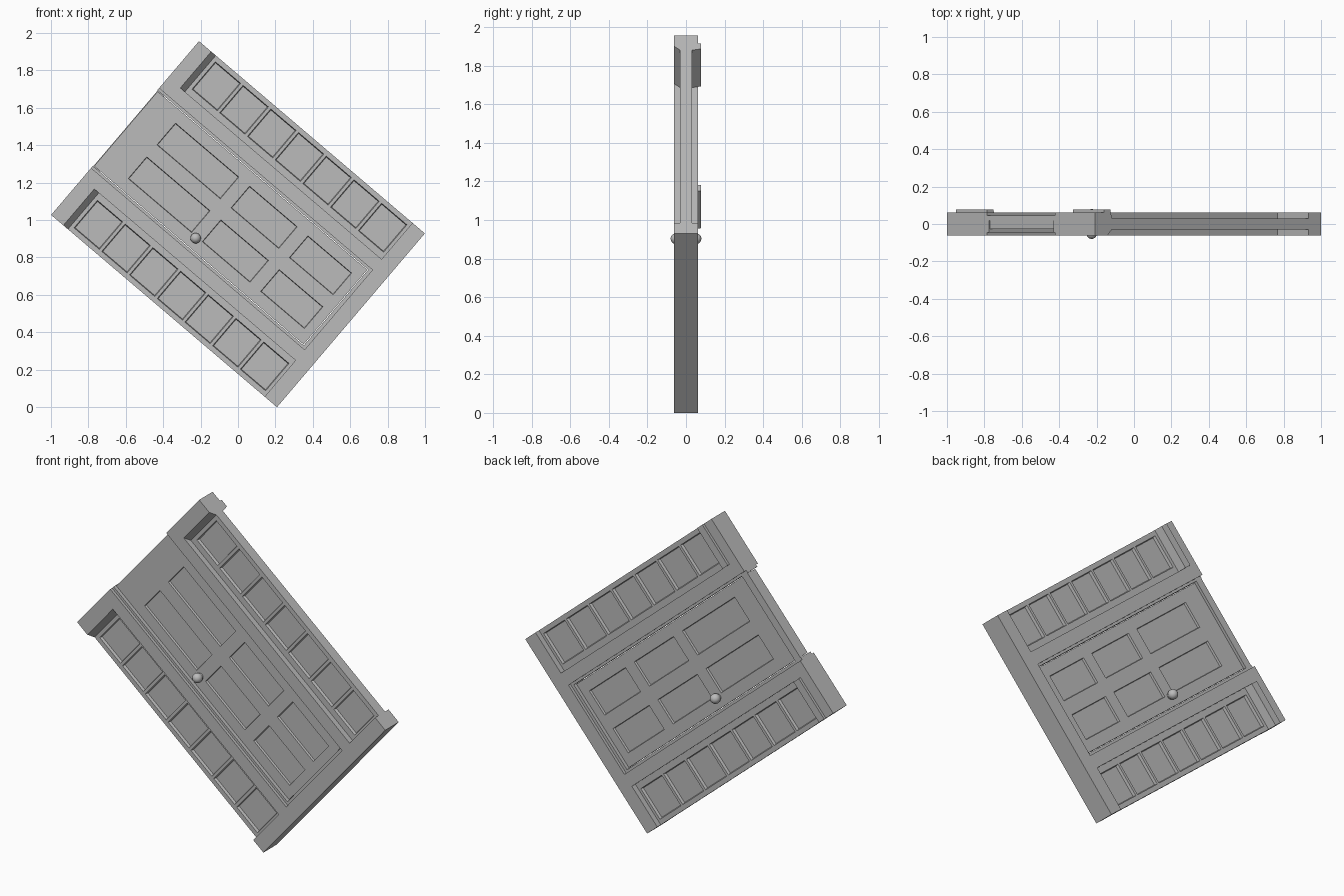
import bpy, bmesh
from math import radians
from mathutils import Matrix

cube = bpy.data.objects.get("Cube")
if cube:
    bpy.data.objects.remove(cube)

# The upright doorway is tipped about the y axis and lifted onto the ground
TILT = Matrix.Translation((0, 0, 0.978)) @ Matrix.Rotation(radians(130.4), 4, 'Y')
HALF_W, HALF_H, DEPTH = 0.61, 0.793, 0.0625

grey = bpy.data.materials.new("plain_grey")
grey.use_nodes = True
grey.diffuse_color = (0.5, 0.5, 0.5, 1)
grey.node_tree.nodes["Principled BSDF"].inputs["Base Color"].default_value = (0.5, 0.5, 0.5, 1)


def finish(name, bm, smooth=False):
    bmesh.ops.recalc_face_normals(bm, faces=bm.faces)
    mesh = bpy.data.meshes.new(name)
    bm.to_mesh(mesh)
    bm.free()
    mesh.materials.append(grey)
    for p in mesh.polygons:
        p.use_smooth = smooth
    ob = bpy.data.objects.new(name, mesh)
    bpy.context.collection.objects.link(ob)
    ob.matrix_world = TILT
    return ob


def prism(name, profile, x0, x1):
    """Extrude a (y, z) profile along x."""
    bm = bmesh.new()
    face = bm.faces.new([bm.verts.new((x0, y, z)) for y, z in profile])
    out = bmesh.ops.extrude_face_region(bm, geom=[face])
    bmesh.ops.translate(bm, vec=(x1 - x0, 0, 0),
                        verts=[g for g in out["geom"] if isinstance(g, bmesh.types.BMVert)])
    return finish(name, bm)


def box(name, x0, x1, z0, z1, y0=-DEPTH, y1=DEPTH):
    return prism(name, [(y0, z0), (y1, z0), (y1, z1), (y0, z1)], x0, x1)


def panelled_slab(name, xs, zs, half, lip, sink):
    """Slab whose odd grid cells are sunk panels on both faces."""
    bm = bmesh.new()
    nx, nz = len(xs), len(zs)
    panels, layers = [], []
    for y in (-half, half):
        v = [[bm.verts.new((x, y, z)) for z in zs] for x in xs]
        layers.append(v)
        for i in range(nx - 1):
            for j in range(nz - 1):
                f = bm.faces.new((v[i][j], v[i + 1][j], v[i + 1][j + 1], v[i][j + 1]))
                if i % 2 and j % 2:
                    panels.append(f)
    rim = ([(i, 0) for i in range(nx)] + [(nx - 1, j) for j in range(1, nz)]
           + [(i, nz - 1) for i in range(nx - 2, -1, -1)] + [(0, j) for j in range(nz - 2, 0, -1)])
    a, b = layers
    for (i, j), (k, l) in zip(rim, rim[1:] + rim[:1]):
        bm.faces.new((a[i][j], a[k][l], b[k][l], b[i][j]))
    bmesh.ops.recalc_face_normals(bm, faces=bm.faces)
    bmesh.ops.inset_individual(bm, faces=panels, thickness=lip, depth=-sink)
    return finish(name, bm)


# Header across the full width, with a thinner stop below it
box("header", -HALF_W, HALF_W, 0.706, HALF_H)
box("header_stop", -0.28, 0.28, 0.688, 0.706, -0.045, 0.045)

# Six panel door and threshold
panelled_slab("door", [-0.262, -0.195, -0.042, 0.042, 0.195, 0.262],
              [-0.787, -0.605, -0.16, -0.085, 0.25, 0.325, 0.632, 0.684],
              0.028, 0.004, 0.012)
box("threshold", -0.267, 0.267, -0.79, -0.745, 0.02, 0.045)

# Pane edges running up each sidelight
pane_zs = [-0.68]
for n in range(7):
    start = -0.655 + n * 0.1945
    pane_zs += [start, start + 0.178]
pane_zs.append(0.706)

# Posts, jambs, sidelights, bases and sills on both sides
sill = [(-DEPTH, -0.707), (-0.03, -0.675), (0.03, -0.675),
        (0.078, -0.685), (0.078, -0.73), (-DEPTH, -0.73)]
for side, s in (("left", 1), ("right", -1)):
    def span(p, q):
        return sorted((s * p, s * q))
    box(side + "_post", *span(0.28, 0.355), -HALF_H, 0.706)
    box(side + "_jamb", *span(0.266, 0.28), -HALF_H, 0.706, -0.045, 0.045)
    box(side + "_base", *span(0.355, HALF_W), -HALF_H, -0.72)
    prism(side + "_sill", sill, *span(0.355, HALF_W))
    panelled_slab(side + "_sidelight", sorted(s * x for x in (0.355, 0.39, 0.583, HALF_W)),
                  pane_zs, 0.03, 0.006, 0.016)

# Round knobs with a neck on both faces of the door
for name, s in (("front", -1), ("back", 1)):
    at = Matrix.Translation((0.204, s * 0.052, -0.124))
    bm = bmesh.new()
    bmesh.ops.create_uvsphere(bm, u_segments=24, v_segments=12, radius=0.028, matrix=at)
    finish(name + "_knob", bm, True)
    neck = Matrix.Translation((0.204, s * 0.032, -0.124)) @ Matrix.Rotation(radians(90), 4, 'X')
    bm = bmesh.new()
    bmesh.ops.create_cone(bm, cap_ends=True, segments=24, radius1=0.02, radius2=0.02,
                          depth=0.02, matrix=neck)
    finish(name + "_knob_neck", bm)
